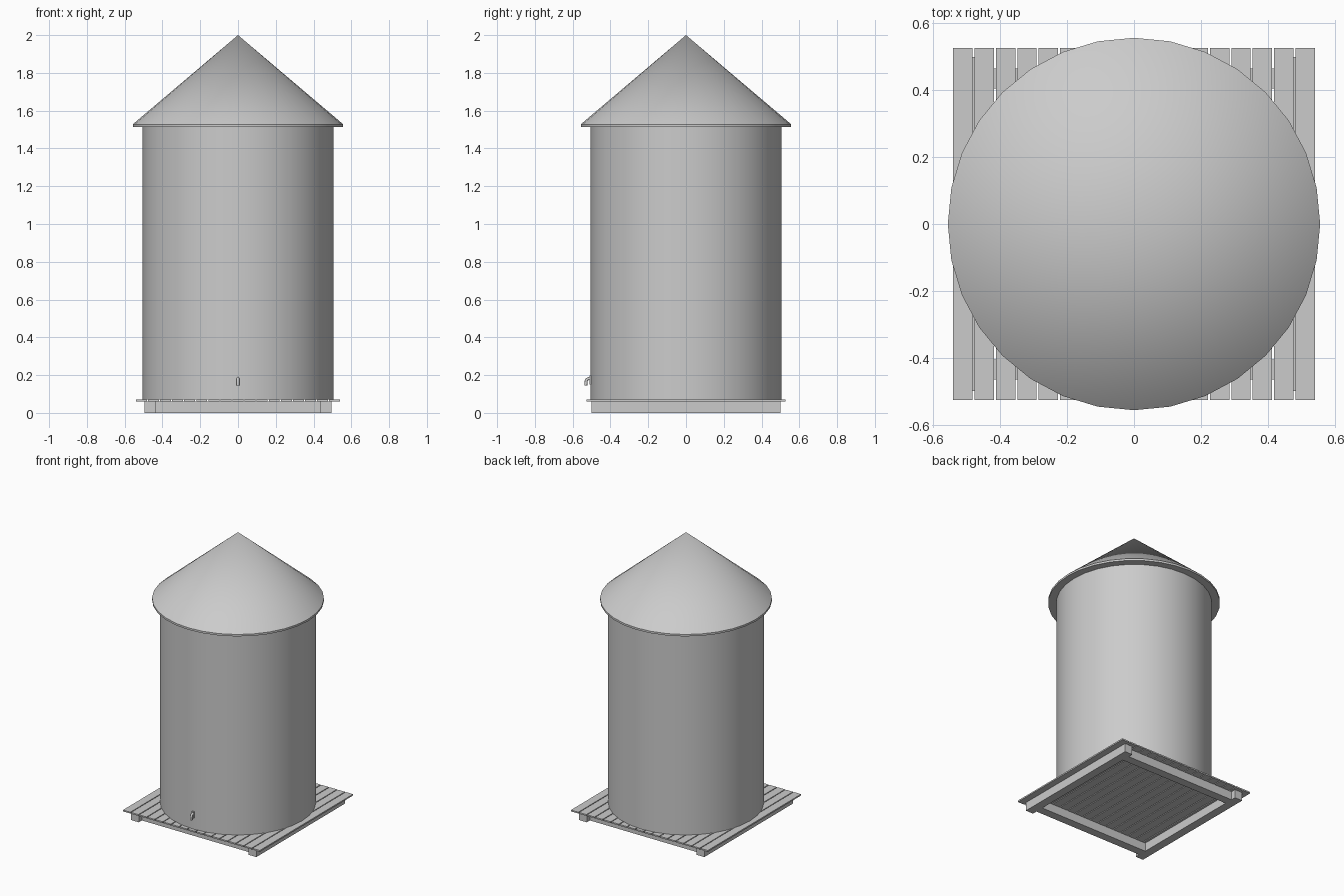
import bpy
import math
from mathutils import Vector

cube = bpy.data.objects.get("Cube")
if cube:
    bpy.data.objects.remove(cube, do_unlink=True)

SIDES = 32

grey = bpy.data.materials.new("light grey")
grey.use_nodes = True
colour = (0.6, 0.6, 0.6, 1)
grey.diffuse_color = colour
grey.node_tree.nodes["Principled BSDF"].inputs["Base Color"].default_value = colour


def box(name, low, high):
    """Box between two corners."""
    low, high = Vector(low), Vector(high)
    bpy.ops.mesh.primitive_cube_add(size=1, location=(low + high) / 2)
    ob = bpy.context.object
    ob.name = name
    ob.scale = high - low
    bpy.ops.object.transform_apply(location=False, rotation=False, scale=True)
    ob.data.materials.append(grey)
    return ob


def lathe(name, profile):
    """Spin a (radius, z) profile around z; zero radius makes a tip."""
    verts, faces, rings = [], [], []
    for r, z in profile:
        n = SIDES if r else 1
        rings.append([len(verts) + i for i in range(n)])
        for i in range(n):
            a = math.tau * i / SIDES
            verts.append((r * math.cos(a), r * math.sin(a), z))
    for a, b in zip(rings, rings[1:]):
        for i in range(SIDES):
            j = (i + 1) % SIDES
            if len(a) == 1:
                faces.append((a[0], b[j], b[i]))
            elif len(b) == 1:
                faces.append((a[i], a[j], b[0]))
            else:
                faces.append((a[i], a[j], b[j], b[i]))
    mesh = bpy.data.meshes.new(name)
    mesh.from_pydata(verts, [], faces)
    mesh.materials.append(grey)
    ob = bpy.data.objects.new(name, mesh)
    bpy.context.collection.objects.link(ob)
    bpy.ops.object.select_all(action='DESELECT')
    ob.select_set(True)
    bpy.context.view_layer.objects.active = ob
    bpy.ops.object.shade_smooth_by_angle(angle=math.radians(35))
    return ob


# Base frame: two long side beams with recessed cross beams
for side, s in (("right", -1), ("left", 1)):
    x0, x1 = sorted((s * 0.435, s * 0.495))
    box(side + "_beam", (x0, -0.5, 0), (x1, 0.5, 0.06))
for side, s in (("front", -1), ("back", 1)):
    y0, y1 = sorted((s * 0.405, s * 0.465))
    box(side + "_cross_beam", (-0.435, y0, 0), (0.435, y1, 0.06))

# Deck slats
SLATS, WIDTH, EDGE = 17, 0.058, 0.541
pitch = (2 * EDGE - WIDTH) / (SLATS - 1)
for i in range(SLATS):
    x = -EDGE + i * pitch
    box(f"deck_slat_{i + 1}", (x, -0.527, 0.06), (x + WIDTH, 0.527, 0.07))

# Tank and conical roof
lathe("tank", [(0, 0.07), (0.505, 0.07), (0.505, 1.515), (0, 1.515)])
lathe("roof", [(0, 1.514), (0.557, 1.514), (0.557, 1.528), (0, 2.0)])

# Tap: a short pipe bent downwards
curve = bpy.data.curves.new("tap", 'CURVE')
curve.dimensions = '3D'
curve.bevel_depth = 0.008
curve.bevel_resolution = 2
curve.use_fill_caps = True
spline = curve.splines.new('POLY')
path = [(-0.495, 0.182), (-0.515, 0.182), (-0.524, 0.178), (-0.529, 0.168), (-0.53, 0.145)]
spline.points.add(len(path) - 1)
for p, (y, z) in zip(spline.points, path):
    p.co = (0, y, z, 1)
curve.materials.append(grey)
tap = bpy.data.objects.new("tap", curve)
bpy.context.collection.objects.link(tap)
box("tap_plate", (-0.008, -0.512, 0.15), (0.008, -0.5, 0.198))
